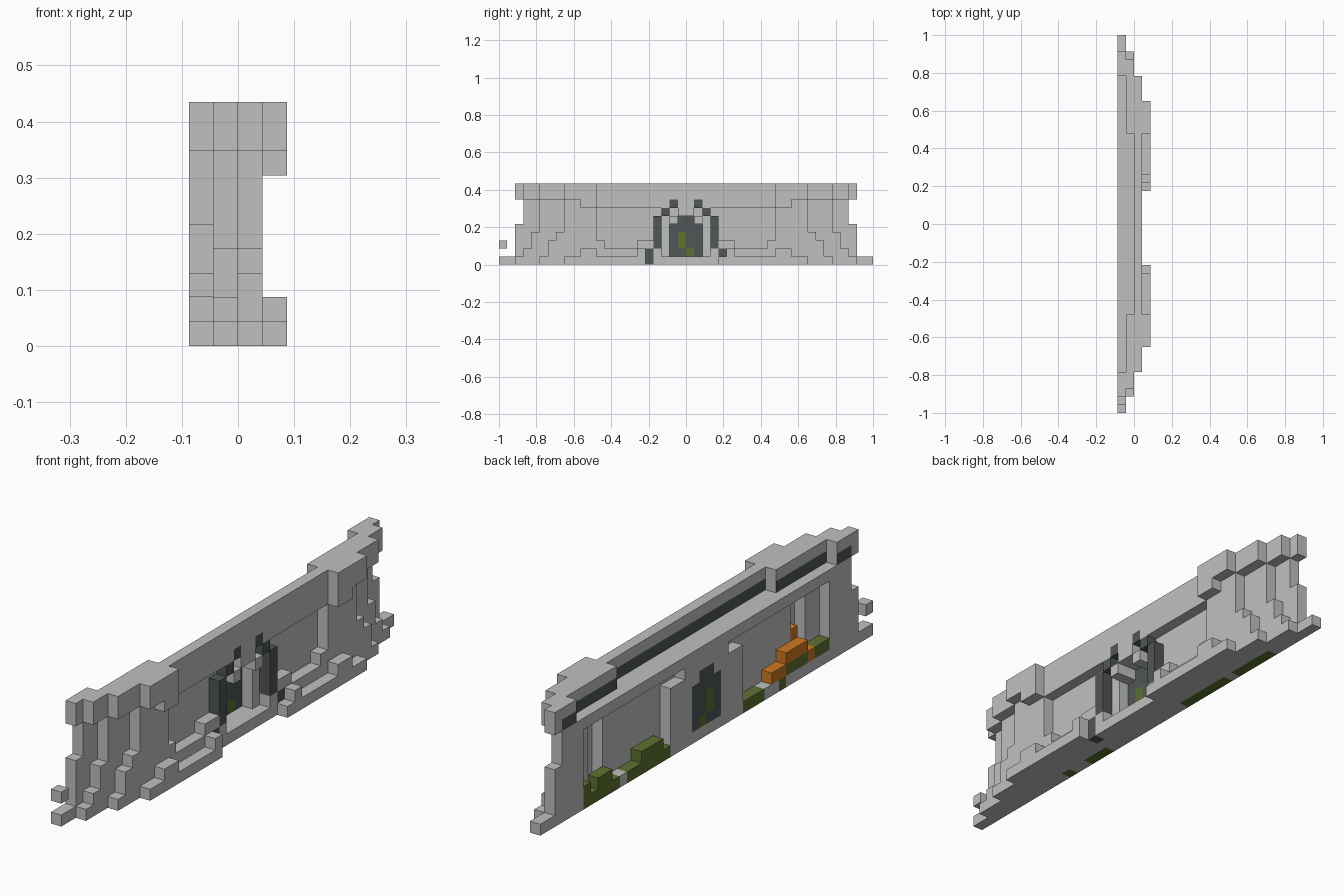
import bpy
import bmesh
from mathutils import Vector

cube = bpy.data.objects.get("Cube")
if cube:
    bpy.data.objects.remove(cube)

LENGTH = 46                 # blocks along y
S = 2 / LENGTH              # block size
STONE, DARK, MOSS, ORANGE = range(4)


def make_material(name, rgb):
    mat = bpy.data.materials.new(name)
    mat.use_nodes = True
    color = (*rgb, 1)
    mat.diffuse_color = color
    mat.node_tree.nodes["Principled BSDF"].inputs["Base Color"].default_value = color
    return mat


materials = [
    make_material("light stone", (0.53, 0.53, 0.53)),
    make_material("dark stone", (0.08, 0.092, 0.095)),
    make_material("moss green", (0.11, 0.165, 0.03)),
    make_material("rust orange", (0.62, 0.19, 0.015)),
]

grid = {}                   # block position -> (part name, material)


def fill(part, x, y, z, mat=STONE, mirror=True):
    """Fill inclusive block ranges; part None carves. Mirrors along y."""
    for i in range(x[0], x[1] + 1):
        for j in range(y[0], y[1] + 1):
            for k in range(z[0], z[1] + 1):
                for jj in ((j, LENGTH - 1 - j) if mirror else (j,)):
                    if part:
                        grid[i, jj, k] = (part, mat)
                    else:
                        grid.pop((i, jj, k), None)


# Curved wall: each layer is shorter than the one behind it
fill("wall", (0, 0), (3, 22), (0, 7))
fill("wall", (1, 1), (5, 22), (0, 7))
fill("wall", (2, 2), (8, 11), (0, 7))

# Parapet with overhanging outer blocks
fill("parapet", (2, 2), (12, 22), (7, 9))
fill("parapet", (3, 3), (10, 11), (7, 7))
fill("parapet", (1, 3), (8, 11), (8, 9))
fill("parapet", (1, 2), (5, 7), (8, 9))
fill("parapet", (0, 1), (3, 4), (8, 9))
fill("parapet", (0, 0), (2, 2), (8, 9))

# Stepped footing that flares outwards
for layer, first, tops in ((0, 2, (4, 0, 0)), (1, 4, (3, 1, 0)), (2, 7, (3, 2, 0))):
    for step, top in enumerate(tops):
        fill("footing", (layer, layer), (first - step, first - step), (0, top))
fill("footing", (2, 2), (12, 12), (0, 2))
fill("footing", (2, 2), (13, 19), (0, 1))
fill("footing", (2, 2), (17, 18), (2, 2))
fill("footing", (2, 2), (20, 22), (0, 0))
fill("footing", (3, 3), (8, 17), (0, 0))
fill("footing", (3, 3), (10, 11), (1, 1))
fill("footing", (3, 3), (17, 17), (1, 1))
fill("footing", (3, 3), (27, 27), (0, 0), STONE, False)
fill("loose_block", (0, 0), (0, 0), (2, 2), STONE, False)

# Niches in the back, with a deeper slot and a notch at the top
fill(None, (0, 0), (6, 17), (1, 6))
fill(None, (0, 0), (18, 19), (6, 6))
fill(None, (1, 1), (8, 9), (1, 6))

# Gate: arched recess, door, pillars and stones of the arch
fill(None, (1, 1), (21, 22), (1, 4))
fill(None, (1, 1), (22, 22), (5, 5))
fill("door", (0, 0), (21, 22), (1, 4), DARK)
fill("door", (0, 0), (22, 22), (5, 5), DARK)
fill("door", (0, 0), (22, 22), (2, 3), MOSS, False)
fill("door", (0, 0), (23, 23), (1, 1), MOSS, False)
fill("gate_pillars", (2, 2), (19, 19), (2, 5), DARK)
fill("gate_arch", (2, 2), (20, 20), (6, 6), DARK)
fill("gate_arch", (2, 2), (21, 21), (7, 7), DARK)
fill("gate_arch", (2, 2), (21, 21), (5, 5))
fill("gate_arch", (2, 2), (22, 22), (6, 6))
fill("gate_post", (2, 2), (18, 18), (0, 1), DARK, False)
fill("gate_post", (2, 2), (27, 27), (1, 1), DARK, False)

# Moss beds in the niches
fill("moss", (0, 0), (35, 39), (0, 0), MOSS, False)
fill("moss", (0, 0), (36, 37), (1, 1), MOSS, False)
fill("moss", (0, 0), (39, 39), (1, 1), MOSS, False)
fill("moss", (0, 0), (28, 33), (0, 0), MOSS, False)
fill("moss", (0, 0), (29, 31), (1, 1), MOSS, False)
fill("moss", (0, 0), (15, 17), (0, 0), MOSS, False)
fill("moss", (0, 0), (12, 12), (0, 0), MOSS, False)
fill("moss", (0, 0), (9, 11), (1, 1), MOSS, False)
fill("moss", (0, 0), (6, 7), (1, 1), MOSS, False)

# Orange heap on the moss
fill("orange_heap", (0, 0), (12, 13), (1, 1), ORANGE, False)
fill("orange_heap", (0, 0), (9, 11), (2, 2), ORANGE, False)
fill("orange_heap", (1, 1), (9, 9), (1, 3), ORANGE, False)
fill("orange_heap", (0, 0), (8, 8), (1, 1), ORANGE, False)

DIRECTIONS = [Vector(d) for d in ((1, 0, 0), (-1, 0, 0), (0, 1, 0),
                                  (0, -1, 0), (0, 0, 1), (0, 0, -1))]
ORIGIN = Vector((-2 * S, -1, 0))


def build(part):
    """Make one object from the exposed block faces of a part."""
    bm = bmesh.new()
    for cell, (name, mat) in grid.items():
        if name != part:
            continue
        center = Vector(cell) + Vector((0.5, 0.5, 0.5))
        for n in DIRECTIONS:
            if tuple(int(c) for c in Vector(cell) + n) in grid:
                continue
            u = Vector((n.y, n.z, n.x))
            v = n.cross(u)
            corners = [center + (n + a * u + b * v) / 2
                       for a, b in ((1, 1), (-1, 1), (-1, -1), (1, -1))]
            face = bm.faces.new([bm.verts.new(ORIGIN + c * S) for c in corners])
            # Dark course at the foot of the parapet, on the inner side
            inner_course = (part == "parapet" and cell[2] == 8 and n.x < 0
                            and 2 < cell[1] < LENGTH - 3)
            face.material_index = DARK if inner_course else mat
    bmesh.ops.remove_doubles(bm, verts=bm.verts[:], dist=S / 100)
    bmesh.ops.dissolve_limit(bm, angle_limit=0.02, verts=bm.verts[:],
                             edges=bm.edges[:], delimit={'MATERIAL'})
    mesh = bpy.data.meshes.new(part)
    bm.to_mesh(mesh)
    bm.free()
    for mat in materials:
        mesh.materials.append(mat)
    bpy.context.collection.objects.link(bpy.data.objects.new(part, mesh))


for part in sorted({name for name, _ in grid.values()}):
    build(part)
